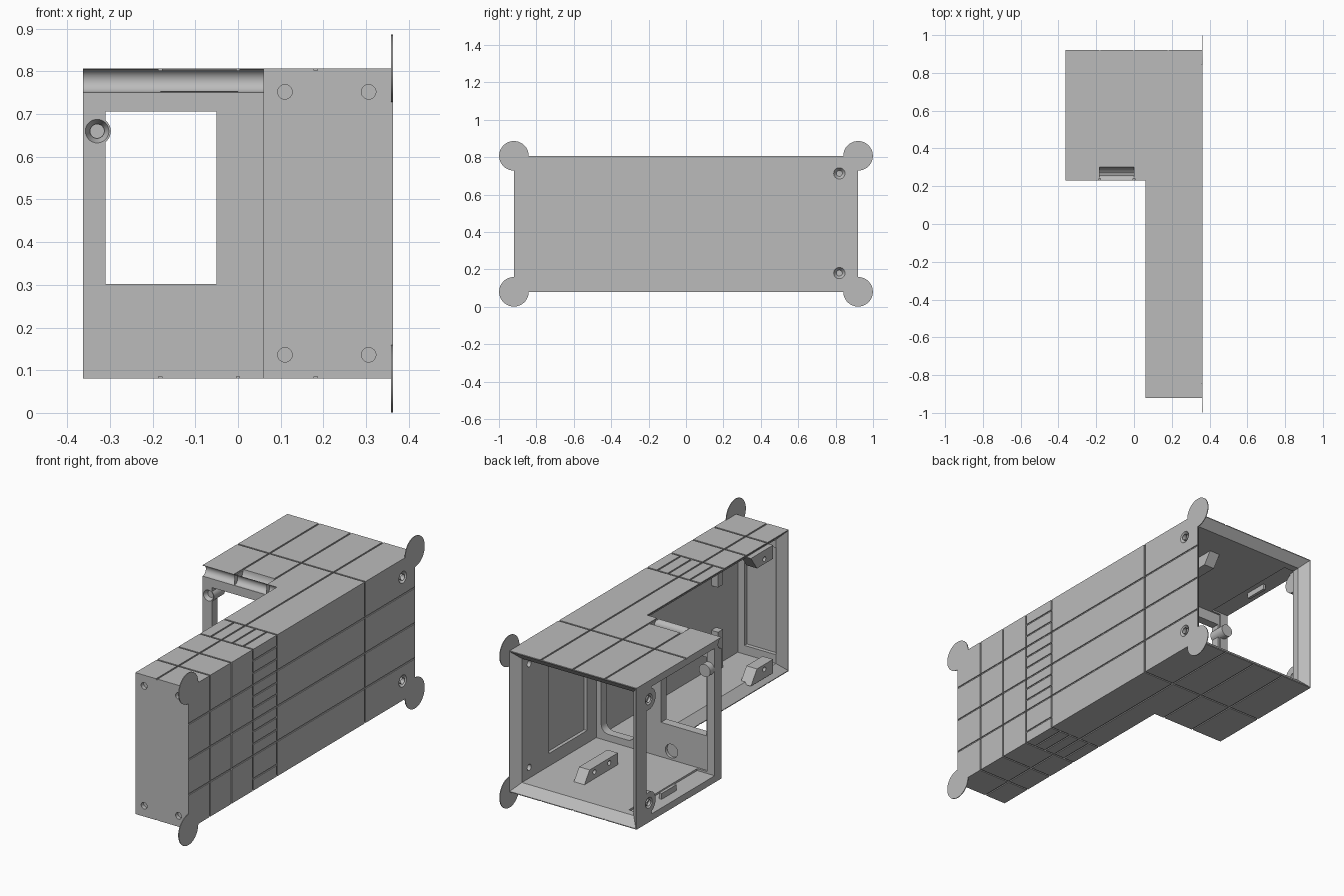
import bpy, bmesh, math
from mathutils import Matrix, Vector

if "Cube" in bpy.data.objects:
    bpy.data.objects.remove(bpy.data.objects["Cube"])

XR, XL, XS = -0.363, 0.363, 0.06      # box side, flat side, leg side
YF, YM, YB = -0.92, 0.23, 0.92        # leg end, step, open back
ZB, ZT, W = 0.08, 0.807, 0.045        # bottom, top, wall
OUT = 0.05                            # cutter overshoot

grey = bpy.data.materials.new("plain grey")
grey.use_nodes = True
grey.diffuse_color = (0.5, 0.5, 0.5, 1)
grey.node_tree.nodes["Principled BSDF"].inputs["Base Color"].default_value = (0.5, 0.5, 0.5, 1)


def box(bm, x, y, z):
    m = Matrix.Translation([sum(r) / 2 for r in (x, y, z)])
    m = m @ Matrix.Diagonal([r[1] - r[0] for r in (x, y, z)] + [1])
    bmesh.ops.create_cube(bm, size=1, matrix=m)


def rod(bm, axis, start, end, r1, r2=None, n=32):
    """Cylinder or cone from start, length end along the axis."""
    d = Vector((1, 0, 0)) if axis == "x" else Vector((0, 1, 0))
    m = Matrix.Translation(Vector(start) + d * end / 2) @ d.to_track_quat("Z", "Y").to_matrix().to_4x4()
    bmesh.ops.create_cone(bm, cap_ends=True, segments=n, radius1=r1,
                          radius2=r1 if r2 is None else r2, depth=end, matrix=m)


def prism(bm, base, top):
    """Closed loft between two matching rings of points."""
    a = [bm.verts.new(p) for p in base]
    b = [bm.verts.new(p) for p in top]
    faces = [bm.faces.new(a), bm.faces.new(b)]
    for i in range(len(a)):
        j = (i + 1) % len(a)
        faces.append(bm.faces.new((a[i], a[j], b[j], b[i])))
    bmesh.ops.recalc_face_normals(bm, faces=faces)


def rect(axis, at, u, v):
    pts = [(u[0], v[0]), (u[1], v[0]), (u[1], v[1]), (u[0], v[1])]
    return [(p, at, q) if axis == "y" else (at, p, q) for p, q in pts]


def make(name, bm):
    me = bpy.data.meshes.new(name)
    bm.to_mesh(me)
    bm.free()
    me.materials.append(grey)
    ob = bpy.data.objects.new(name, me)
    bpy.context.collection.objects.link(ob)
    return ob


def combine(ob, name, bm, operation):
    tool = make(name, bm)
    tool.hide_render = True
    mod = ob.modifiers.new(name, "BOOLEAN")
    mod.operation, mod.object = operation, tool
    mod.solver, mod.use_self = "EXACT", True
    dg = bpy.context.evaluated_depsgraph_get()
    me = bpy.data.meshes.new_from_object(ob.evaluated_get(dg))
    ob.modifiers.clear()
    ob.data = me
    bpy.data.objects.remove(tool)


# L-shaped outer block
bm = bmesh.new()
plan = [(XS, YF), (XL, YF), (XL, YB), (XR, YB), (XR, YM), (XS, YM)]
prism(bm, [(x, y, ZB) for x, y in plan], [(x, y, ZT) for x, y in plan])
body = make("housing", bm)

# Hollow chambers, flared lips and windows
bm = bmesh.new()
zin = (ZB + W, ZT - W)
box(bm, (XR + W, XL - W), (YM + W, YB + OUT), zin)
box(bm, (XS - OUT, XL - W), (YF + W, YM), zin)
lip = W - 0.004
prism(bm, rect("y", YB - lip, (XR + W, XL - W), zin),
      rect("y", YB + 0.004, (XR, XL), (ZB, ZT)))
prism(bm, rect("x", XS + lip, (YF + W, YM), zin),
      rect("x", XS - 0.004, (YF, YM), (ZB, ZT)))
box(bm, (-0.31, -0.05), (YM - OUT, YM + 0.1), (0.302, 0.706))
box(bm, (XR - OUT, XR + 0.1), (0.285, 0.84), (0.115, 0.77))
# rounded passage between the chambers
ring = []
for cx, cz, a0 in ((0.25, 0.66, 0), (0.14, 0.66, 90), (0.14, 0.2, 180), (0.25, 0.2, 270)):
    for k in range(7):
        a = math.radians(a0 + 15 * k)
        ring.append((cx + 0.04 * math.cos(a), cz + 0.04 * math.sin(a)))
prism(bm, [(x, YM - OUT, z) for x, z in ring], [(x, YM + 0.1, z) for x, z in ring])
# sunken inner panels
box(bm, (0.3, 0.335), (0.35, 0.66), (0.19, 0.7))
box(bm, (0.1, 0.28), (YF + 0.025, YF + 0.1), (0.17, 0.72))
combine(body, "hollows", bm, "DIFFERENCE")

# Ears, tabs, mounting blocks, ribs and front socket
bm = bmesh.new()
for y in (YF, YB):
    for z in (ZB, ZT):
        rod(bm, "x", (XL - 0.004, y, z), 0.004, 0.079, n=48)
screws = [(0.82, 0.18), (0.82, 0.713)]
for y, z in screws:
    rod(bm, "x", (XR, y, z), 0.03, 0.055)
    edge = (ZB + 0.02, z) if z < 0.4 else (z, ZT - 0.02)
    box(bm, (XR, XR + 0.03), (y - 0.02, y + 0.055), edge)
for z0, s in ((ZB + W - 0.01, 1), (ZT - W + 0.01, -1)):
    for y0, y1 in ((0.46, 0.74), (-0.8, -0.62)):
        side = [(y0, z0), (y1, z0), (y1 - 0.05, z0 + s * 0.07), (y0, z0 + s * 0.07)]
        prism(bm, [(0.065, y, z) for y, z in side], [(0.125, y, z) for y, z in side])
    box(bm, (-0.31, -0.295), (0.52, 0.64), sorted((z0, z0 + s * 0.03)))
for z in ((0.1, 0.32), (0.55, 0.78)):
    box(bm, (0.28, 0.33), (-0.7, -0.66), z)
rod(bm, "y", (-0.33, YM, 0.66), 0.09, 0.032)
combine(body, "additions", bm, "UNION")

# Screw holes, hinge cove and socket recess
bm = bmesh.new()
for y, z in screws:
    rod(bm, "x", (XR - OUT, y, z), 0.9, 0.016)
    rod(bm, "x", (XL - 0.02, y, z), 0.021, 0.016, 0.031)
    rod(bm, "x", (XR - 0.001, y, z), 0.015, 0.028, 0.016)
for x in (0.11, 0.306):
    for z in (0.136, 0.752):
        rod(bm, "y", (x, YF - OUT, z), OUT + 0.02, 0.017)
for z in (0.16, 0.727):
    for y in (0.53, 0.65, -0.73):
        rod(bm, "x", (0.0, y, z), 0.1, 0.012, n=16)
rod(bm, "y", (-0.33, YM - 0.001, 0.66), 0.03, 0.028, 0.017)
rod(bm, "y", (-0.33, YM + 0.02, 0.66), 0.05, 0.017)
rod(bm, "y", (-0.11, YM + 0.03, 0.17), 0.06, 0.035)
rod(bm, "x", (XR - OUT, YM, 0.778), XS - XR + OUT, 0.027)
rod(bm, "x", (-0.182, YM + 0.015, ZT), 0.182, 0.056)
combine(body, "holes", bm, "DIFFERENCE")

# Panel grooves on the flat side, top and bottom
bm = bmesh.new()
g, depth = 0.004, 0.005
side_x = (XL - depth, XL + 0.02)
cross = (-0.745, -0.573, -0.395, -0.2, 0.515)
for z in (0.26, 0.44, 0.623):
    box(bm, side_x, (YF + 0.0005, YB - 0.0005), (z - g, z + g))
for y in cross:
    box(bm, side_x, (y - g, y + g), (ZB - 0.02, ZT + 0.02))
for z in (0.14, 0.32, 0.384, 0.503, 0.563, 0.684, 0.748):
    box(bm, side_x, (-0.395, -0.2), (z - g, z + g))
for zr in ((ZT - depth, ZT + 0.015), (ZB - 0.015, ZB + depth)):
    for y in cross:
        box(bm, (XR - 0.02 if y > 0 else XS - 0.02, XL + 0.01), (y - g, y + g), zr)
    for x, y0 in ((-0.182, YM), (0.0, YM), (0.182, YF)):
        box(bm, (x - g, x + g), (y0 - 0.02, YB + 0.02), zr)
    for x in (0.12, 0.243, 0.305):
        box(bm, (x - g, x + g), (-0.395, -0.2), zr)
combine(body, "grooves", bm, "DIFFERENCE")

bpy.ops.object.select_all(action="DESELECT")
body.select_set(True)
bpy.context.view_layer.objects.active = body
bpy.ops.object.shade_smooth_by_angle(angle=math.radians(30))
